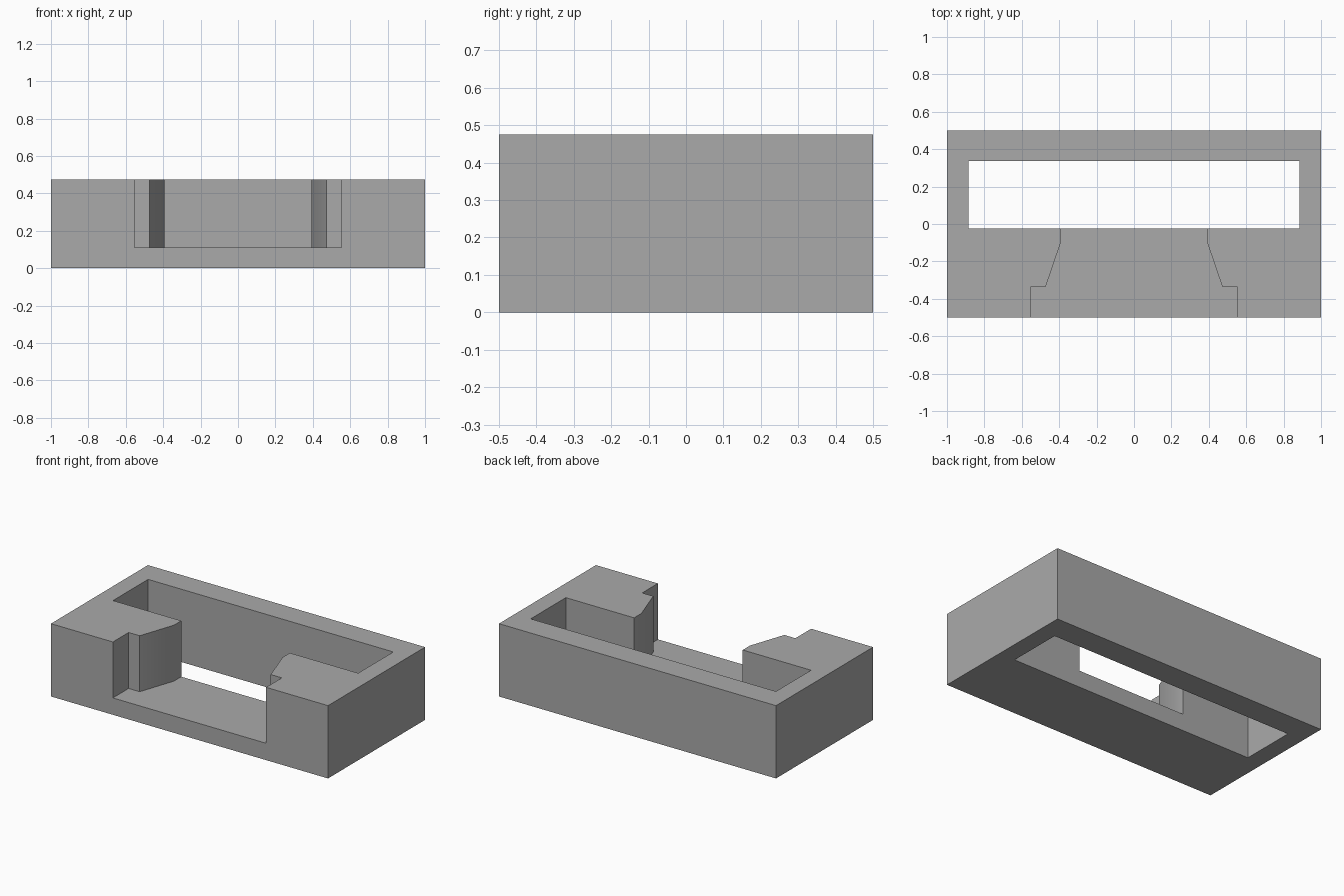
import bpy
import bmesh

old = bpy.data.objects.get("Cube")
if old:
    bpy.data.objects.remove(old, do_unlink=True)

HEIGHT = 0.475
FLOOR = 0.11

grey = bpy.data.materials.new("plain grey")
grey.use_nodes = True
COLOUR = (0.4, 0.4, 0.4, 1)
grey.diffuse_color = COLOUR
grey.node_tree.nodes["Principled BSDF"].inputs["Base Color"].default_value = COLOUR


def prism(name, outline, z0, z1):
    """Extrude a plan outline from z0 to z1."""
    bm = bmesh.new()
    face = bm.faces.new([bm.verts.new((x, y, z0)) for x, y in outline])
    top = bmesh.ops.extrude_face_region(bm, geom=[face])["geom"]
    verts = [v for v in top if isinstance(v, bmesh.types.BMVert)]
    bmesh.ops.translate(bm, verts=verts, vec=(0, 0, z1 - z0))
    bmesh.ops.recalc_face_normals(bm, faces=bm.faces)
    mesh = bpy.data.meshes.new(name)
    bm.to_mesh(mesh)
    bm.free()
    mesh.materials.append(grey)
    obj = bpy.data.objects.new(name, mesh)
    bpy.context.collection.objects.link(obj)
    return obj


def rectangle(x, y0, y1):
    return [(-x, y0), (x, y0), (x, y1), (-x, y1)]


# Solid housing block
housing = prism("housing", rectangle(1, -0.5, 0.5), 0, HEIGHT)

# Rectangular slot right through the block
slot = prism("slot_cutter", rectangle(0.885, -0.025, 0.337), -0.1, HEIGHT + 0.1)

# Stepped, tapering channel from the front face into the slot
half = [(0.553, -0.6), (0.553, -0.338), (0.473, -0.338), (0.392, -0.1), (0.392, 0.1)]
channel = prism("channel_cutter", half + [(-x, y) for x, y in reversed(half)],
                FLOOR, HEIGHT + 0.1)

# Cut both openings, then drop the cutters
for cutter in (slot, channel):
    cutter.hide_render = True
    mod = housing.modifiers.new(cutter.name, "BOOLEAN")
    mod.operation = "DIFFERENCE"
    mod.solver = "EXACT"
    mod.object = cutter

bpy.ops.object.select_all(action="DESELECT")
housing.select_set(True)
bpy.context.view_layer.objects.active = housing
for name in [m.name for m in housing.modifiers]:
    bpy.ops.object.modifier_apply(modifier=name)
for cutter in (slot, channel):
    bpy.data.objects.remove(cutter, do_unlink=True)

# Soften the shallow bend of the channel, keep other edges crisp
bpy.ops.object.shade_smooth_by_angle(angle=0.5)
